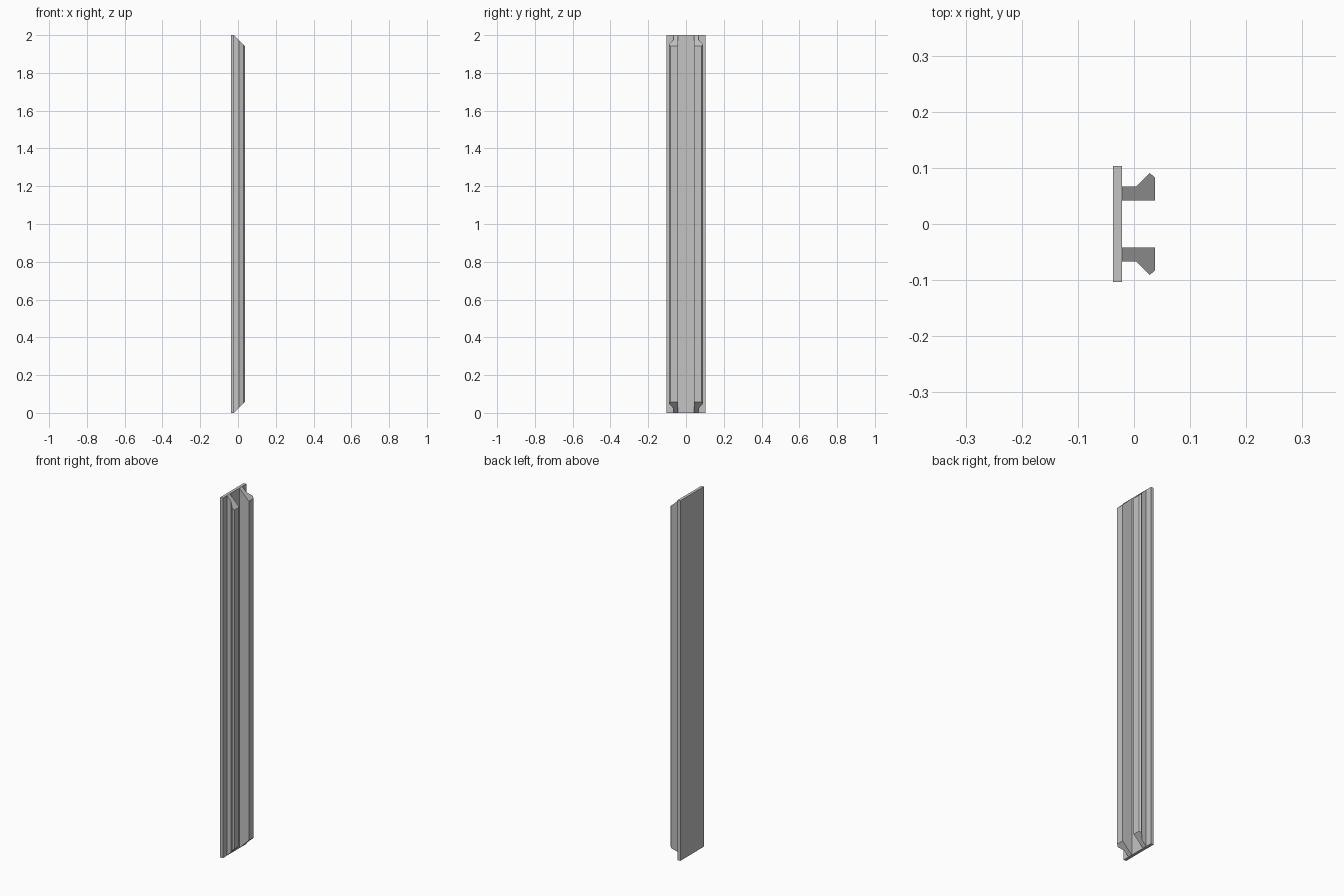
import bpy
import bmesh

cube = bpy.data.objects.get("Cube")
if cube:
    bpy.data.objects.remove(cube, do_unlink=True)

LENGTH = 2.0
BACK, FACE, FRONT = -0.037, -0.021, 0.037

grey = bpy.data.materials.new("plain grey")
grey.use_nodes = True
grey.diffuse_color = (0.55, 0.55, 0.55, 1)
grey.node_tree.nodes["Principled BSDF"].inputs["Base Color"].default_value = grey.diffuse_color


def extrude_profile(name, profile, mitre=False, side=1):
    """Extrude an (x, y) outline along z, optionally mitring both ends."""
    bm = bmesh.new()
    rings = []
    for top in (False, True):
        ring = []
        for x, y in profile:
            cut = x - FACE if mitre else 0
            z = LENGTH - cut if top else cut
            ring.append(bm.verts.new((x, y * side, z)))
        bm.faces.new(ring)
        rings.append(ring)
    low, high = rings
    for i in range(len(profile)):
        j = (i + 1) % len(profile)
        bm.faces.new((low[i], low[j], high[j], high[i]))
    bmesh.ops.recalc_face_normals(bm, faces=bm.faces)
    mesh = bpy.data.meshes.new(name)
    bm.to_mesh(mesh)
    bm.free()
    mesh.materials.append(grey)
    obj = bpy.data.objects.new(name, mesh)
    bpy.context.collection.objects.link(obj)
    return obj


# Flat cover strip
extrude_profile("cover_plate", [(BACK, -0.103), (FACE, -0.103), (FACE, 0.103), (BACK, 0.103)])

# Hooked clip rails with mitred ends, one on each side
rail = [(FACE, 0.042), (FRONT, 0.042), (FRONT, 0.083),
        (0.028, 0.091), (0.004, 0.067), (FACE, 0.067)]
extrude_profile("left_clip_rail", rail, mitre=True, side=1)
extrude_profile("right_clip_rail", rail, mitre=True, side=-1)
